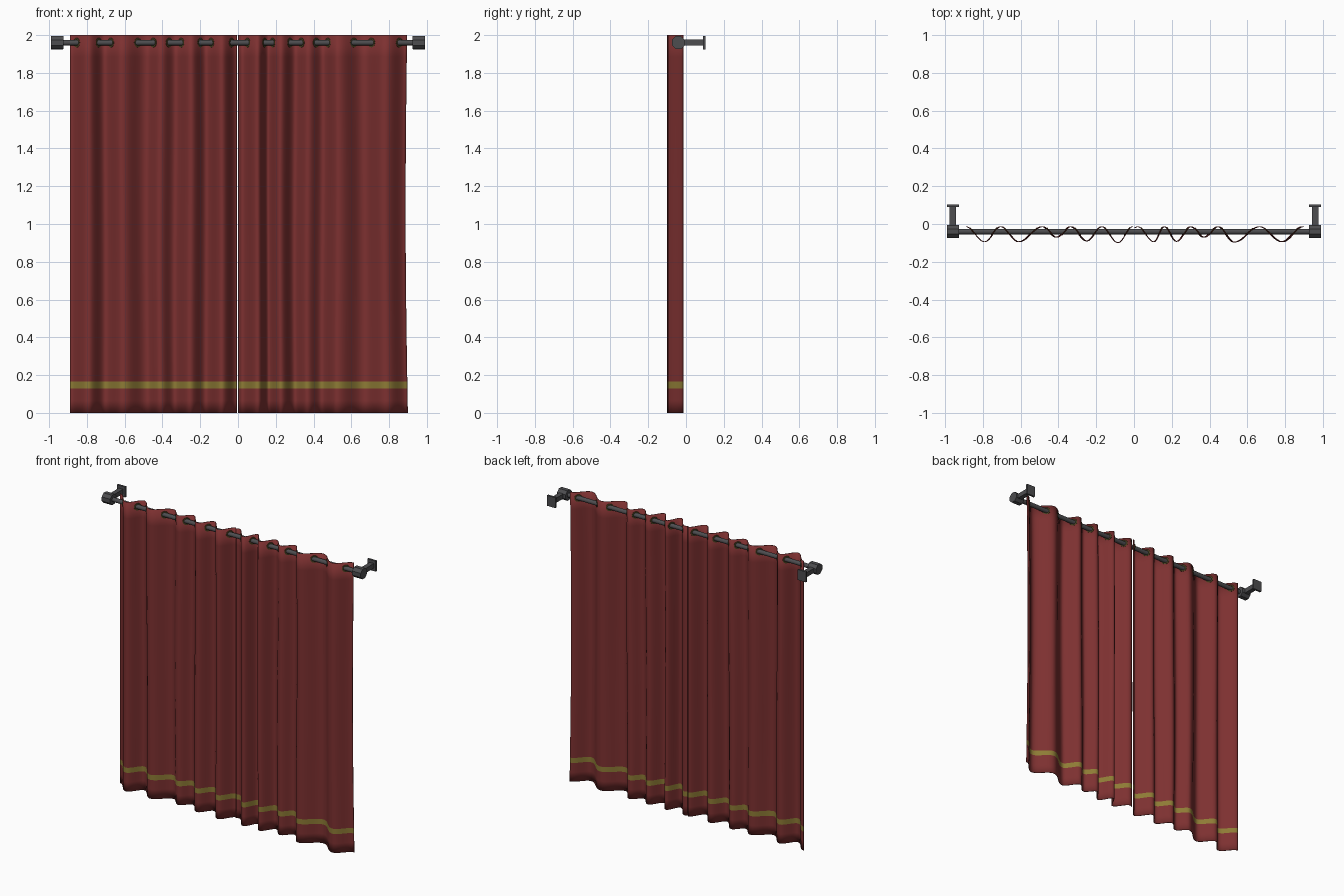
import bpy, bmesh, math
from mathutils import Vector

if "Cube" in bpy.data.objects:
    bpy.data.objects.remove(bpy.data.objects["Cube"])


def material(name, rgb):
    m = bpy.data.materials.new(name)
    m.diffuse_color = (*rgb, 1)
    m.use_nodes = True
    m.node_tree.nodes["Principled BSDF"].inputs["Base Color"].default_value = m.diffuse_color
    return m


RED = material("red_fabric", (0.205, 0.030, 0.030))
GOLD = material("olive_trim", (0.27, 0.20, 0.036))
GREY = material("dark_metal", (0.075, 0.075, 0.080))
EYELET = material("dark_eyelet", (0.07, 0.055, 0.015))

ROD_Y, ROD_Z = -0.04, 1.96
BACK = -0.014


def finish(bm, name, mats, smooth=None):
    me = bpy.data.meshes.new(name)
    bmesh.ops.recalc_face_normals(bm, faces=bm.faces)
    bm.to_mesh(me)
    bm.free()
    ob = bpy.data.objects.new(name, me)
    bpy.context.collection.objects.link(ob)
    for m in mats:
        me.materials.append(m)
    if smooth:
        bpy.ops.object.select_all(action='DESELECT')
        bpy.context.view_layer.objects.active = ob
        ob.select_set(True)
        bpy.ops.object.shade_smooth_by_angle(angle=math.radians(smooth))
    return ob


def box(name, x, y, z):
    bm = bmesh.new()
    bmesh.ops.create_cube(bm, size=1)
    for v in bm.verts:
        for i, (a, b) in enumerate((x, y, z)):
            v.co[i] = a if v.co[i] < 0 else b
    return finish(bm, name, [GREY])


def tube_x(name, x0, x1, r, sides):
    bm = bmesh.new()
    bmesh.ops.create_cone(bm, cap_ends=True, segments=sides, radius1=r, radius2=r, depth=x1 - x0)
    turn = math.pi / sides
    for v in bm.verts:
        a = math.atan2(v.co.y, v.co.x) + turn
        v.co = Vector(((x0 + x1) / 2 + v.co.z, ROD_Y + r * math.cos(a), ROD_Z + r * math.sin(a)))
    return finish(bm, name, [GREY], 40)


# fold profiles seen from above: alternating back and front crests
LEFT = [(-0.89, BACK), (-0.79, -0.094), (-0.705, BACK), (-0.61, -0.094), (-0.485, BACK),
        (-0.41, -0.07), (-0.335, BACK), (-0.25, -0.09), (-0.17, BACK), (-0.085, -0.099), (-0.006, BACK)]
RIGHT = [(0.001, -0.02), (0.02, BACK), (0.105, -0.094), (0.16, BACK), (0.225, -0.092), (0.30, BACK),
         (0.37, -0.07), (0.445, BACK), (0.53, -0.096), (0.665, BACK), (0.785, -0.094), (0.895, BACK)]


def fold_points(keys, steps=10):
    pts = []
    for (xa, ya), (xb, yb) in zip(keys, keys[1:]):
        for i in range(steps):
            t = i / steps
            pts.append((xa + (xb - xa) * t, ya + (yb - ya) * (1 - math.cos(math.pi * t)) / 2))
    return pts + [keys[-1]]


def sway(x, z):
    # outer right edge pulls in at mid height, folds drift slightly
    edge = max(0, x - 0.6) / 0.3
    inner = math.sin(math.pi * min(1, abs(x) / 0.89))
    return (-0.010 * edge * math.sin(math.pi * z / 2) + 0.004 * edge * (1 - z / 2)
            + 0.004 * inner * math.sin(2.5 * z + 9 * x))


def curtain(name, keys):
    bm = bmesh.new()
    heights = [0, 0.065, 0.13, 0.165] + [0.165 + 1.835 * i / 16 for i in range(1, 17)]
    pts = fold_points(keys)
    rows = [[bm.verts.new((x + sway(x, z), y, z)) for x, y in pts] for z in heights]
    for r, (lo, hi) in enumerate(zip(rows, rows[1:])):
        for i in range(len(lo) - 1):
            f = bm.faces.new((lo[i], lo[i + 1], hi[i + 1], hi[i]))
            f.material_index = 1 if r == 2 else 0   # trim band above the hem
    ob = finish(bm, name, [RED, GOLD], 60)
    mod = ob.modifiers.new("thickness", 'SOLIDIFY')
    mod.thickness = 0.004
    mod.offset = 0


def eyelets(name, keys):
    # flat rings where the rod passes through the cloth
    pts = fold_points(keys)
    bm = bmesh.new()
    n = 16
    for (xa, ya), (xb, yb) in zip(pts, pts[1:]):
        if (ya - ROD_Y) * (yb - ROD_Y) >= 0:
            continue
        t = (ROD_Y - ya) / (yb - ya)
        c = Vector((xa + (xb - xa) * t, ROD_Y, ROD_Z))
        c.x += sway(c.x, ROD_Z)
        u = Vector((xb - xa, yb - ya, 0)).normalized()
        w = Vector((-u.y, u.x, 0))
        loops = []
        for r, d in ((0.016, -0.004), (0.025, -0.004), (0.025, 0.004), (0.016, 0.004)):
            loops.append([bm.verts.new(c + u * r * math.cos(2 * math.pi * k / n) + w * d
                                       + Vector((0, 0, r * math.sin(2 * math.pi * k / n))))
                          for k in range(n)])
        for j in range(4):
            a, b = loops[j], loops[(j + 1) % 4]
            for k in range(n):
                bm.faces.new((a[k], a[(k + 1) % n], b[(k + 1) % n], b[k]))
    finish(bm, name, [EYELET])


for side, keys in (("left", LEFT), ("right", RIGHT)):
    curtain(side + "_curtain", keys)
    eyelets(side + "_eyelets", keys)

# rod, end caps and wall brackets
tube_x("rod", -0.94, 0.94, 0.015, 12)
for side, s in (("left", -1), ("right", 1)):
    xs = lambda a, b: tuple(sorted((s * a, s * b)))
    tube_x(side + "_end_cap", *xs(0.925, 0.99), 0.037, 8)
    box(side + "_bracket_arm", xs(0.943, 0.975), (-0.03, 0.092), (1.944, 1.976))
    box(side + "_wall_plate", xs(0.926, 0.99), (0.09, 0.104), (1.924, 1.996))
